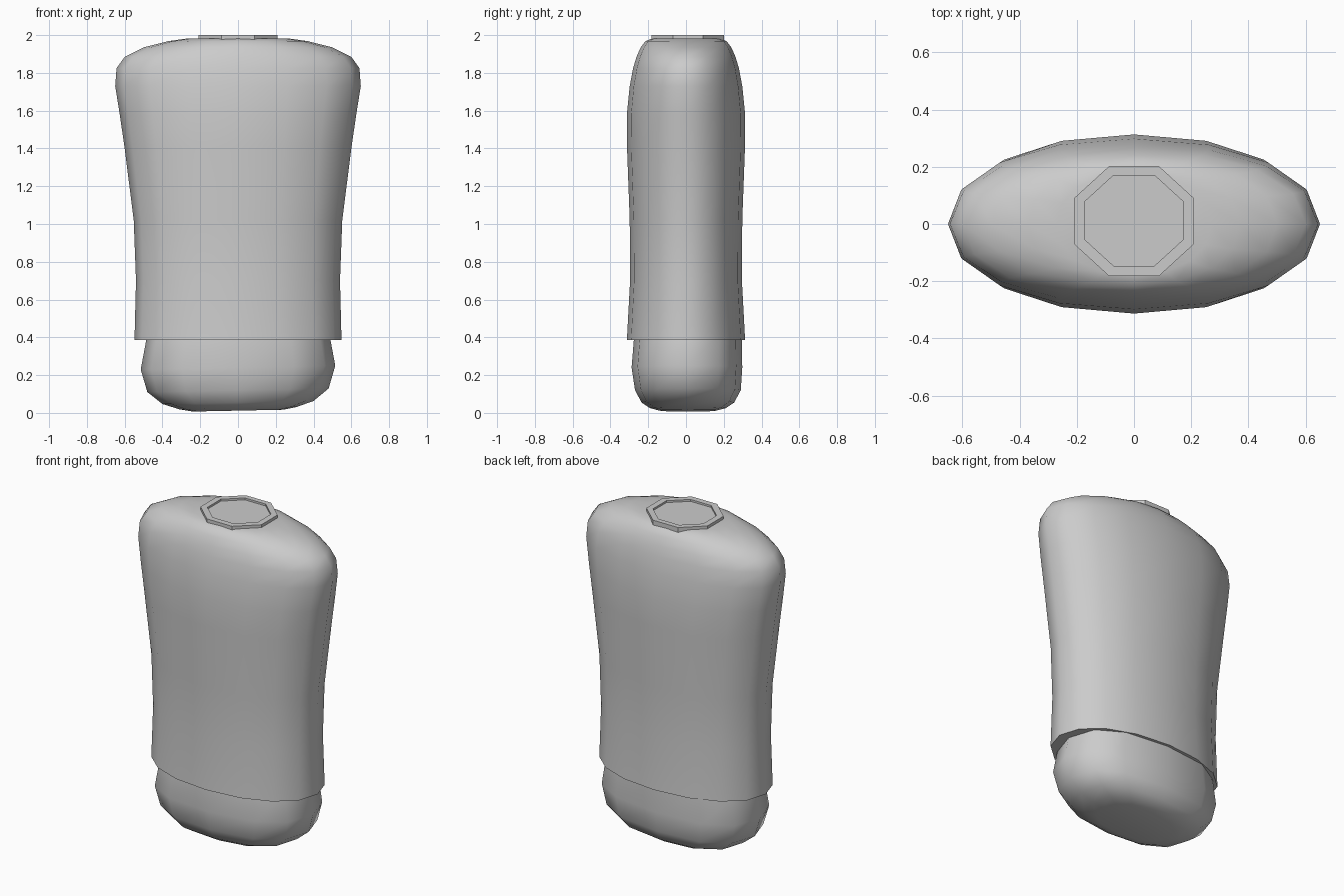
import bpy, bmesh, math

cube = bpy.data.objects.get("Cube")
if cube:
    bpy.data.objects.remove(cube, do_unlink=True)

grey = bpy.data.materials.new("plain_grey")
grey.use_nodes = True
tone = (0.6, 0.6, 0.6, 1)
grey.diffuse_color = tone
grey.node_tree.nodes["Principled BSDF"].inputs["Base Color"].default_value = tone


def loft(name, rings, sides, power, turn=0, tilt=0, angle=40):
    """Skin a stack of rounded cross-sections: (z, half width, half depth, y centre)."""
    bm = bmesh.new()
    loops = []
    for z, hx, hy, cy in rings:
        loop = []
        for i in range(sides):
            a = 2 * math.pi * (i + turn) / sides
            c, s = math.cos(a), math.sin(a)
            x = hx * math.copysign(abs(c) ** (2 / power), c)
            y = cy + hy * math.copysign(abs(s) ** (2 / power), s)
            loop.append(bm.verts.new((x, y, z + tilt * x)))
        loops.append(loop)
    for low, high in zip(loops, loops[1:]):
        for i in range(sides):
            j = (i + 1) % sides
            bm.faces.new((low[i], low[j], high[j], high[i]))
    bm.faces.new(loops[0][::-1])
    bm.faces.new(loops[-1])
    bmesh.ops.recalc_face_normals(bm, faces=bm.faces)
    mesh = bpy.data.meshes.new(name)
    bm.to_mesh(mesh)
    bm.free()
    mesh.materials.append(grey)
    obj = bpy.data.objects.new(name, mesh)
    bpy.context.collection.objects.link(obj)
    bpy.ops.object.select_all(action="DESELECT")
    obj.select_set(True)
    bpy.context.view_layer.objects.active = obj
    bpy.ops.object.shade_smooth_by_angle(angle=math.radians(angle))
    return obj


# Shirt: flared hem, slim waist, broad rounded shoulders
loft("shirt", [
    (0.385, 0.548, 0.313, 0),
    (0.70, 0.54, 0.296, 0),
    (1.02, 0.552, 0.298, 0),
    (1.40, 0.60, 0.312, 0),
    (1.58, 0.626, 0.313, 0),
    (1.73, 0.65, 0.298, 0),
    (1.825, 0.643, 0.28, 0),
    (1.885, 0.60, 0.262, 0),
    (1.935, 0.50, 0.24, 0),
    (1.968, 0.37, 0.215, 0),
    (1.982, 0.27, 0.18, 0),
], 16, 2.12, angle=60)

# Hips: blocky rounded base tucked inside the shirt
loft("hips", [
    (0.012, 0.24, 0.15, 0.01),
    (0.025, 0.31, 0.20, 0.01),
    (0.055, 0.40, 0.245, 0.01),
    (0.12, 0.48, 0.28, 0.01),
    (0.24, 0.515, 0.293, 0.005),
    (0.40, 0.485, 0.285, 0.01),
], 12, 2.5, tilt=0.02, angle=60)

# Collar: eight-sided rim with a shallow recess
across = 1 / math.cos(math.pi / 8)
loft("collar", [
    (1.965, 0.21 * across, 0.192 * across, 0.01),
    (2.0, 0.21 * across, 0.192 * across, 0.01),
    (2.0, 0.173 * across, 0.158 * across, 0.012),
    (1.988, 0.173 * across, 0.158 * across, 0.012),
], 8, 2, turn=0.5, angle=25)
